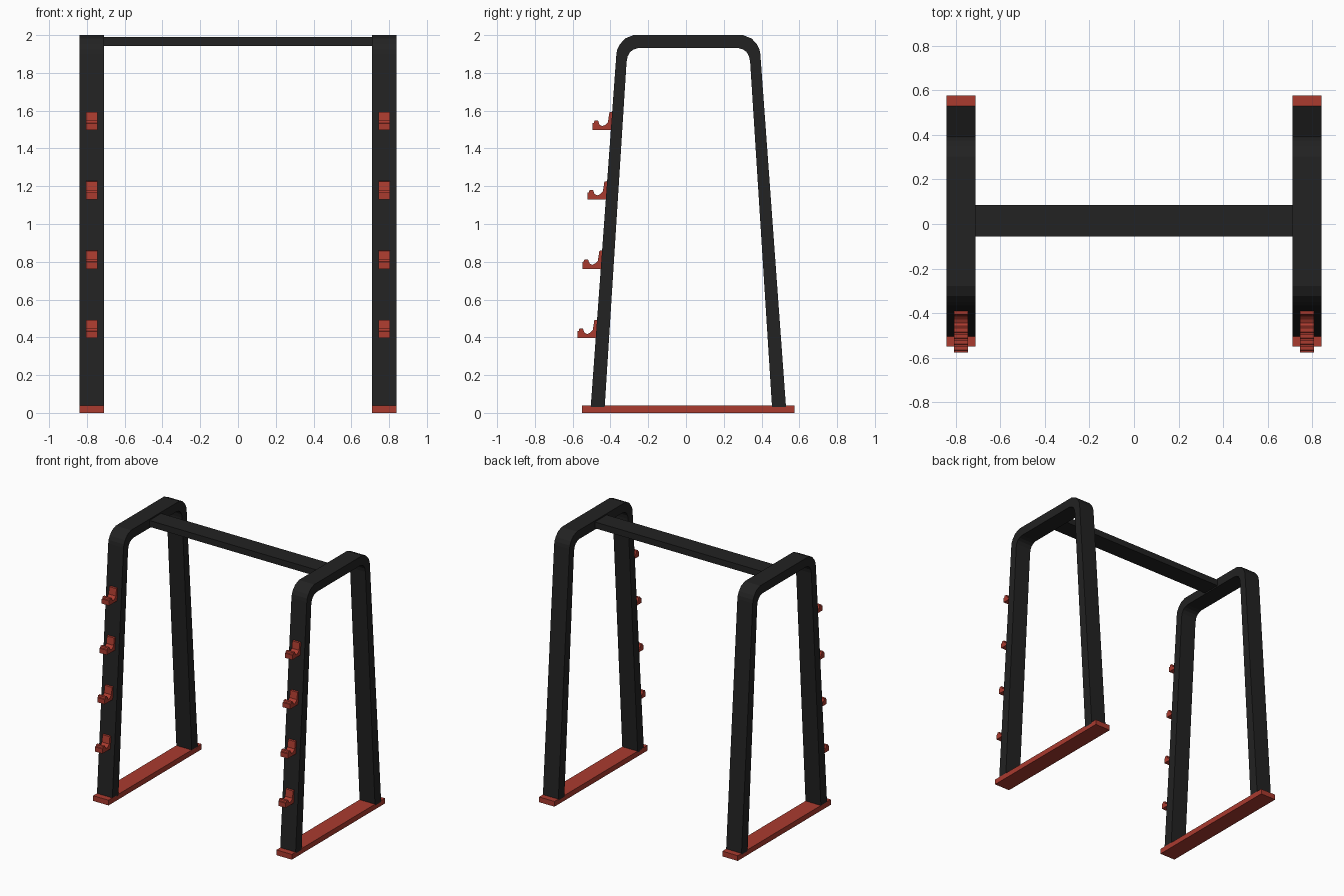
import bpy, bmesh

if "Cube" in bpy.data.objects:
    bpy.data.objects.remove(bpy.data.objects["Cube"])

def material(name, rgb):
    m = bpy.data.materials.new(name)
    m.diffuse_color = (*rgb, 1)
    m.use_nodes = True
    m.node_tree.nodes["Principled BSDF"].inputs["Base Color"].default_value = m.diffuse_color
    return m

BLACK = material("black steel", (0.016, 0.016, 0.016))
RED = material("red paint", (0.40, 0.043, 0.028))
CY = 0.0125            # middle of the frames in y

def prism(name, profile, x0, x1, mat, mirror=True):
    """Extrude a (y, z) profile from x0 to x1, mirrored to the other side."""
    bm = bmesh.new()
    face = bm.faces.new([bm.verts.new((x0, y, z)) for y, z in profile])
    ext = bmesh.ops.extrude_face_region(bm, geom=[face])
    verts = [g for g in ext["geom"] if isinstance(g, bmesh.types.BMVert)]
    bmesh.ops.translate(bm, verts=verts, vec=(x1 - x0, 0, 0))
    bmesh.ops.recalc_face_normals(bm, faces=bm.faces)
    me = bpy.data.meshes.new(name)
    bm.to_mesh(me)
    bm.free()
    me.materials.append(mat)
    ob = bpy.data.objects.new(name, me)
    bpy.context.collection.objects.link(ob)
    if mirror:
        ob.modifiers.new("mirror", 'MIRROR').use_axis = (True, False, False)
    return ob

def rect(y0, y1, z0, z1):
    return [(y0, z0), (y1, z0), (y1, z1), (y0, z1)]

# Side frames: tapered arch with rounded shoulders
outer = [(.517, .03), (.381, 1.90), (.376, 1.925), (.362, 1.952), (.335, 1.982), (.29, 2.0)]
inner = [(.443, .03), (.327, 1.86), (.321, 1.888), (.308, 1.911), (.29, 1.924), (.263, 1.932)]

def arch(half):
    return [(CY - y, z) for y, z in half] + [(CY + y, z) for y, z in reversed(half)]

prism("side_frame", arch(outer) + arch(inner)[::-1], .71, .84, BLACK)

# Floor plates
prism("base_plate", rect(-.55, .575, 0, .04), .71, .84, RED)

# Top cross bar joining the frames
prism("cross_bar", rect(-.056, .086, 1.942, 1.99), -.72, .72, BLACK, mirror=False)

# Bar hooks up the front legs
hook = [(-.098, 0), (.004, 0), (.010, .097), (-.008, .095), (-.016, .042),
        (-.030, .028), (-.046, .021), (-.060, .028), (-.068, .050), (-.087, .050),
        (-.090, .038), (-.098, .036)]
for i in range(4):
    z0 = .396 + .367 * i
    y0 = -.504 + (z0 - .03) * .0727
    prism(f"bar_hook_{i + 1}", [(y0 + y, z0 + z) for y, z in hook], .744, .806, RED)
